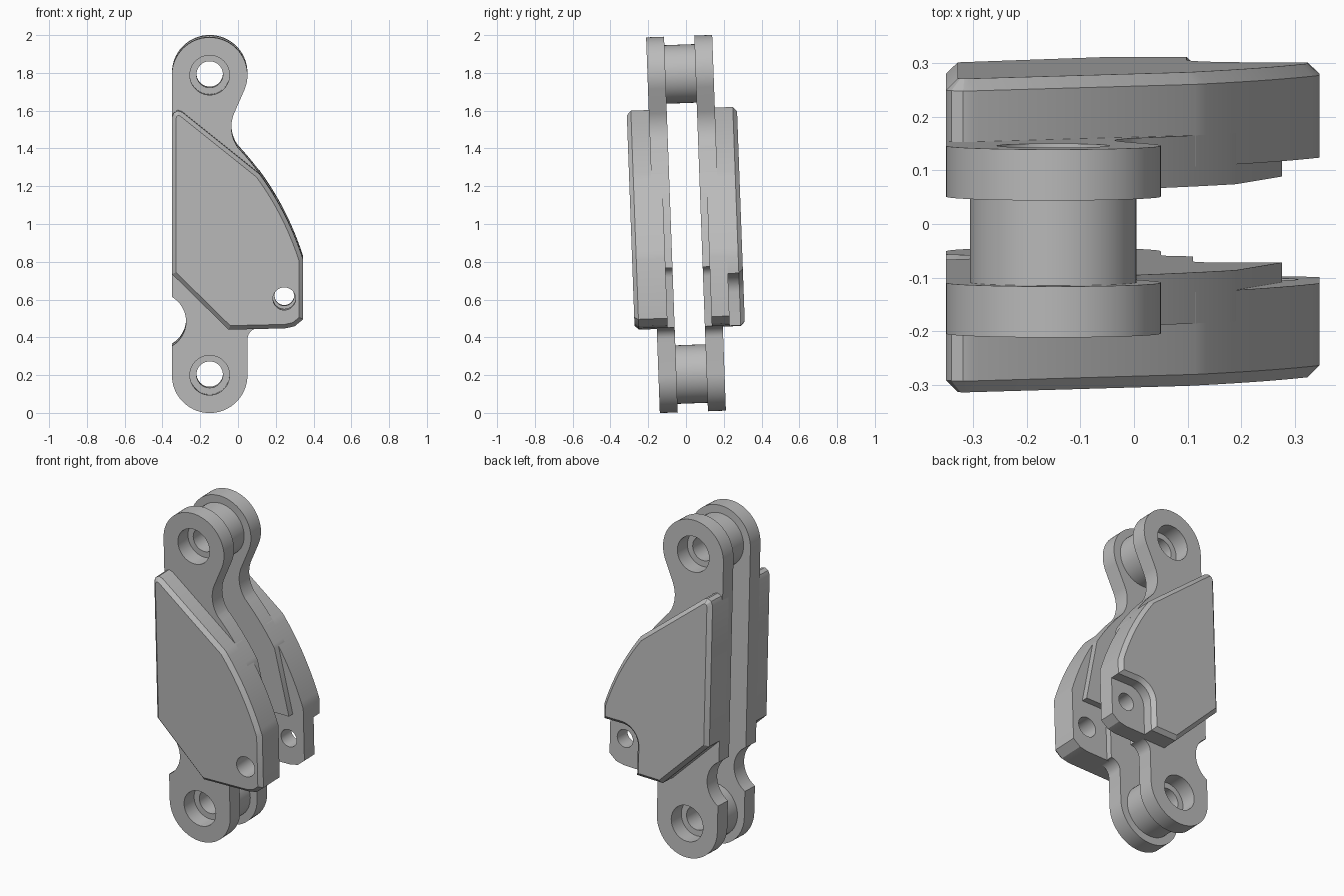
import bpy, bmesh
from math import sin, cos, radians

if "Cube" in bpy.data.objects:
    bpy.data.objects.remove(bpy.data.objects["Cube"])

TILT = 0.0365          # whole bracket leans slightly towards the front
LUG_X, LUG_R = -0.15, 0.2
TOP_Z, LOW_Z = 1.795, 0.205

steel = bpy.data.materials.new("grey steel")
steel.use_nodes = True
grey = (0.5, 0.5, 0.5, 1)
steel.diffuse_color = grey
steel.node_tree.nodes["Principled BSDF"].inputs["Base Color"].default_value = grey


def arc(cx, cz, r, start, end, n=16):
    angles = [radians(start + (end - start) * i / n) for i in range(n + 1)]
    return [(cx + r * cos(a), cz + r * sin(a)) for a in angles]


def circle(cx, cz, r, n=48):
    return arc(cx, cz, r, 0, 360, n)[:-1]


def shoulder(t0, t1, n=14):
    """Convex outer curve running from the neck down to the right side."""
    pts = []
    for i in range(n + 1):
        t = t0 + (t1 - t0) * i / n
        a, b, c = (1 - t) ** 2, 2 * t * (1 - t), t * t
        pts.append((b * 0.235 + c * 0.345, a * 1.411 + b * 1.16 + c * 0.82))
    return pts


def prism(name, outline, y0, y1, chamfer=0):
    """Extrude an x-z outline from y0 to y1, chamfering the rim at y1."""
    bm = bmesh.new()
    near = [bm.verts.new((x, y0, z - 1)) for x, z in outline]
    far = [bm.verts.new((x, y1, z - 1)) for x, z in outline]
    bm.faces.new(near)
    rim = bm.faces.new(far[::-1])
    for i in range(len(near)):
        j = (i + 1) % len(near)
        bm.faces.new((near[j], near[i], far[i], far[j]))
    bmesh.ops.recalc_face_normals(bm, faces=bm.faces)
    if chamfer:
        bmesh.ops.bevel(bm, geom=list(rim.edges), offset=chamfer, segments=1,
                        affect='EDGES', clamp_overlap=False)
    mesh = bpy.data.meshes.new(name)
    bm.to_mesh(mesh)
    bm.free()
    ob = bpy.data.objects.new(name, mesh)
    bpy.context.collection.objects.link(ob)
    mesh.materials.append(steel)
    ob.rotation_euler.x = TILT
    ob.location.z = 1
    return ob


def bore(ob, x, z, r):
    """Drill a round hole through an object along y."""
    cutter = prism("cutter", circle(x, z, r), -0.5, 0.5)
    cutter.hide_render = True
    mod = ob.modifiers.new("bore", 'BOOLEAN')
    mod.operation, mod.solver, mod.object = 'DIFFERENCE', 'EXACT', cutter
    bpy.context.view_layer.objects.active = ob
    bpy.ops.object.modifier_apply(modifier=mod.name)
    bpy.data.objects.remove(cutter)


def finish(ob):
    bpy.ops.object.select_all(action='DESELECT')
    ob.select_set(True)
    bpy.context.view_layer.objects.active = ob
    bpy.ops.object.shade_smooth_by_angle(angle=radians(25))


# Link plate: two round lugs, necked edge, side notch
plate = (
    arc(LUG_X, TOP_Z, LUG_R, 180, -22, 36)
    + arc(0.155, 1.52, 0.19, 158, 215)
    + shoulder(0.04, 0.46)
    + [(0.275, 0.77), (0.16, 0.77)]
    + arc(0.16, 0.72, 0.05, 90, 180, 6)
    + arc(0.11, 0.395, 0.06, 90, 180, 8)
    + arc(LUG_X, LOW_Z, LUG_R, 0, -180, 36)
    + arc(-0.425, 0.49, 0.15, -60, 60)
)

# Cover outline: slanted top, curved shoulder, clipped lower corner
cover_top = [(-0.35, 0.745), (-0.35, 1.575), (-0.34, 1.598), (-0.318, 1.61),
             (-0.295, 1.602)] + shoulder(0.26, 1)
cover_end = [(-0.05, 0.45)]
full_cover = cover_top + [(0.345, 0.505), (0.30, 0.468), (0.25, 0.457)] + cover_end

# Rear cover face is cut away around the hinge hole
cut_cover = cover_top + [(0.345, 0.73)] + arc(0.22, 0.63, 0.1, 90, 180, 10) \
    + [(0.12, 0.453)] + cover_end

for side, s, face, hole in (("front", -1, full_cover, 0.06),
                            ("back", 1, cut_cover, 0.052)):
    link = prism(side + "_link_plate", plate, s * 0.08, s * 0.175)
    for z in (TOP_Z, LOW_Z):
        bore(link, LUG_X, z, 0.105)
    base = prism(side + "_cover_base", full_cover, s * 0.117, s * 0.212)
    shell = prism(side + "_cover_face", face, s * 0.212, s * 0.292, 0.022)
    bore(base, 0.245, 0.615, hole)
    if side == "front":
        bore(shell, 0.245, 0.615, hole)
    for ob in (link, base, shell):
        finish(ob)

# Spacer bushes between the lugs
for name, z in (("top_spacer", TOP_Z), ("bottom_spacer", LOW_Z)):
    bush = prism(name, circle(LUG_X, z, 0.155), -0.08, 0.08)
    bore(bush, LUG_X, z, 0.07)
    finish(bush)
